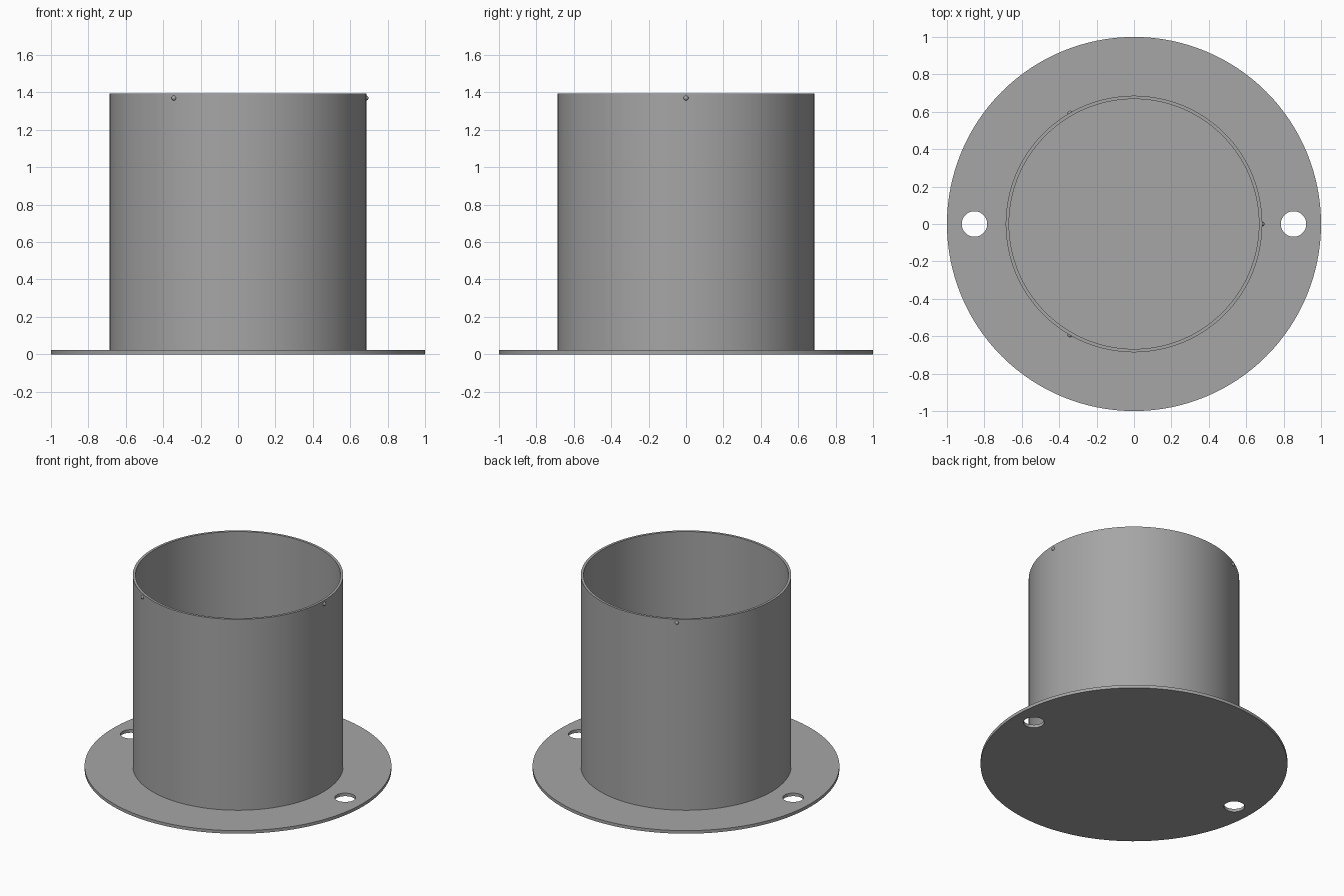
import bpy, bmesh, math

if "Cube" in bpy.data.objects:
    bpy.data.objects.remove(bpy.data.objects["Cube"])

metal = bpy.data.materials.new("grey_metal")
metal.diffuse_color = (0.38, 0.38, 0.38, 1)
metal.use_nodes = True
metal.node_tree.nodes["Principled BSDF"].inputs["Base Color"].default_value = metal.diffuse_color


def finish(obj):
    obj.data.materials.clear()
    obj.data.materials.append(metal)
    bpy.ops.object.select_all(action='DESELECT')
    obj.select_set(True)
    bpy.context.view_layer.objects.active = obj
    bpy.ops.object.shade_smooth_by_angle(angle=math.radians(30))


def extruded_circles(name, circles, z0, z1):
    """Extrude a flat outline of circles (x, radius, sides); inner circles become holes."""
    curve = bpy.data.curves.new(name + "_outline", 'CURVE')
    curve.dimensions = '2D'
    curve.fill_mode = 'BOTH'
    curve.extrude = (z1 - z0) / 2
    for cx, r, n in circles:
        s = curve.splines.new('POLY')
        s.points.add(n - 1)
        s.use_cyclic_u = True
        for i, p in enumerate(s.points):
            a = 2 * math.pi * i / n
            p.co = (cx + r * math.cos(a), r * math.sin(a), 0, 1)
    temp = bpy.data.objects.new(name + "_outline", curve)
    bpy.context.collection.objects.link(temp)
    bpy.context.view_layer.update()
    mesh = bpy.data.meshes.new_from_object(
        temp.evaluated_get(bpy.context.evaluated_depsgraph_get()))
    bpy.data.objects.remove(temp)
    # Weld caps to walls and set the final height
    bm = bmesh.new()
    bm.from_mesh(mesh)
    bmesh.ops.remove_doubles(bm, verts=bm.verts, dist=1e-5)
    bmesh.ops.translate(bm, verts=bm.verts, vec=(0, 0, (z0 + z1) / 2))
    bmesh.ops.recalc_face_normals(bm, faces=bm.faces)
    bm.to_mesh(mesh)
    bm.free()
    mesh.name = name
    obj = bpy.data.objects.new(name, mesh)
    bpy.context.collection.objects.link(obj)
    finish(obj)


# Round base flange with two bolt holes
extruded_circles("base_flange",
                 [(0, 1.0, 128), (-0.853, 0.068, 48), (0.853, 0.068, 48)], 0, 0.022)

# Open tube standing on the flange
extruded_circles("tube_wall", [(0, 0.686, 128), (0, 0.668, 128)], 0.022, 1.395)

# Three small locating pips near the rim
for k in range(3):
    a = 2 * math.pi * k / 3
    bpy.ops.mesh.primitive_uv_sphere_add(
        segments=16, ring_count=8, radius=0.013,
        location=(0.685 * math.cos(a), 0.685 * math.sin(a), 1.37))
    pip = bpy.context.object
    pip.name = f"rim_pip_{k + 1}"
    finish(pip)
